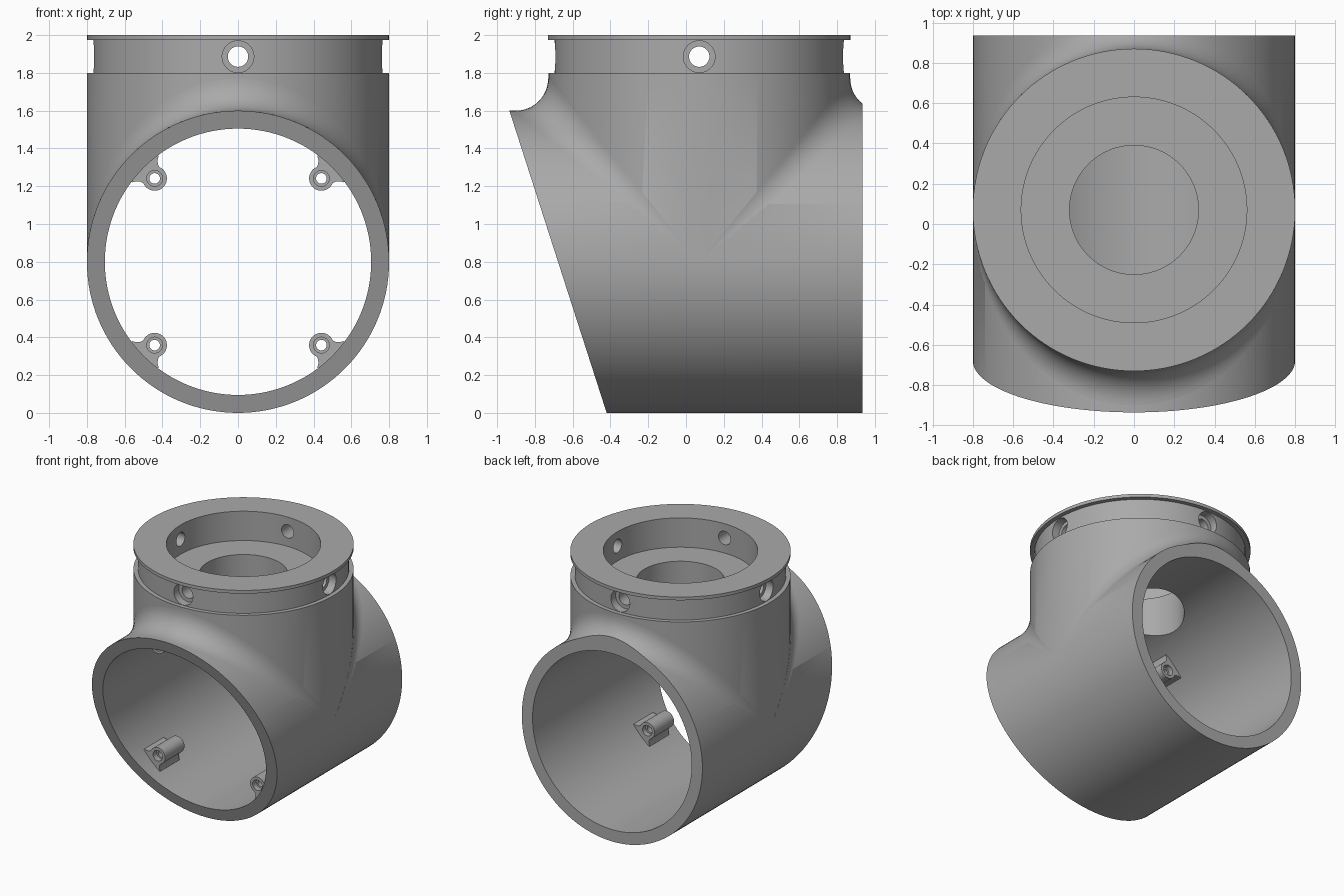
import bpy, bmesh, math
from mathutils import Matrix, Vector

if "Cube" in bpy.data.objects:
    bpy.data.objects.remove(bpy.data.objects["Cube"])

R, BORE, MID, AXIS_Y, BACK = 0.8, 0.705, 0.8, 0.07, 0.935
FILLET = 0.17

grey = bpy.data.materials.new("plain grey")
grey.use_nodes = True
grey.diffuse_color = (0.4, 0.4, 0.4, 1)
grey.node_tree.nodes["Principled BSDF"].inputs["Base Color"].default_value = (0.4, 0.4, 0.4, 1)


def finish(name, bm):
    bmesh.ops.recalc_face_normals(bm, faces=bm.faces)
    mesh = bpy.data.meshes.new(name)
    bm.to_mesh(mesh)
    bm.free()
    mesh.materials.append(grey)
    obj = bpy.data.objects.new(name, mesh)
    bpy.context.collection.objects.link(obj)
    return obj


def lathe(profile, matrix, segments=128):
    """Closed solid turned around z from (radius, height) points."""
    bm = bmesh.new()
    rings = []
    for r, z in profile:
        rings.append([bm.verts.new((r * math.cos(a), r * math.sin(a), z))
                      for a in (2 * math.pi * i / segments for i in range(segments))])
    for low, high in zip(rings, rings[1:]):
        for i in range(segments):
            j = (i + 1) % segments
            bm.faces.new((low[i], low[j], high[j], high[i]))
    bm.faces.new(rings[0][::-1])
    bm.faces.new(rings[-1])
    bmesh.ops.transform(bm, matrix=matrix, verts=bm.verts)
    return bm


def combine(obj, other, operation):
    select(obj)
    mod = obj.modifiers.new("combine", "BOOLEAN")
    mod.operation, mod.solver, mod.object = operation, "EXACT", other
    bpy.ops.object.modifier_apply(modifier=mod.name)
    bpy.data.objects.remove(other)


def select(obj):
    bpy.ops.object.select_all(action="DESELECT")
    obj.select_set(True)
    bpy.context.view_layer.objects.active = obj


def smooth(obj):
    select(obj)
    bpy.ops.object.shade_smooth_by_angle(angle=math.radians(30))


def slice_off(bm, point, normal):
    geom = bm.verts[:] + bm.edges[:] + bm.faces[:]
    cut = bmesh.ops.bisect_plane(bm, geom=geom, plane_co=point, plane_no=normal, clear_outer=True)
    edges = [e for e in cut["geom_cut"] if isinstance(e, bmesh.types.BMEdge)]
    bmesh.ops.holes_fill(bm, edges=edges)


along_y = Matrix.Translation((0, 0, MID)) @ Matrix.Rotation(math.pi / 2, 4, "X")
upright = Matrix.Translation((0, AXIS_Y, 0))

# Horizontal pipe with a slanted front end
bm = lathe([(R, -BACK), (R, 1.2)], along_y)
slice_off(bm, (0, -0.42, 0), (0, -1.6, -0.515))
body = finish("pipe_body", bm)

# Upright neck with a groove under its top rim
neck = [(R - 0.001, MID), (R - 0.001, 1.8), (0.766, 1.8), (0.766, 1.974), (R, 1.974), (R, 2)]
combine(body, finish("neck", lathe(neck, upright)), "UNION")

# Main bore, top pocket and the passage between them
combine(body, finish("bore", lathe([(BORE, -1.5), (BORE, 1.5)], along_y)), "DIFFERENCE")
pocket = [(0.32, 1), (0.32, 1.765), (0.56, 1.765), (0.56, 2.2)]
combine(body, finish("pocket", lathe(pocket, upright)), "DIFFERENCE")

# Four counterbored screw holes around the neck
drill = [(0.054, 0.4), (0.054, 0.7), (0.084, 0.7), (0.084, 0.95)]
for k in range(4):
    turn = Matrix.Rotation(k * math.pi / 2, 4, "Z") @ Matrix.Rotation(math.pi / 2, 4, "Y")
    place = Matrix.Translation((0, AXIS_Y, 1.886)) @ turn
    combine(body, finish("drill", lathe(drill, place, 40)), "DIFFERENCE")
smooth(body)

# Rolling-ball fillet where the neck meets the pipe, front and back
for name, side in (("front_fillet", -1), ("back_fillet", 1)):
    bm = bmesh.new()
    steps, arc, rows = 64, 12, []
    for i in range(steps + 1):
        t = 0.02 + (math.pi - 0.04) * i / steps
        c, s = math.cos(t), math.sin(t)
        centre = Vector((c, s, s)) * (R + FILLET)
        # tangent directions on the two pipes, blended along the arc
        a, b = Vector((c, s, 0)), Vector((c, 0, s))
        row = [centre - a.slerp(b, k / arc) * FILLET for k in range(arc + 1)]
        row.append(Vector((c, s, s)) * (R - 0.02))
        rows.append([bm.verts.new((p.x, AXIS_Y + side * p.y, MID + p.z)) for p in row])
    count = arc + 2
    for low, high in zip(rows, rows[1:]):
        for k in range(count):
            n = (k + 1) % count
            bm.faces.new((low[k], low[n], high[n], high[k]))
    bm.faces.new(rows[0])
    bm.faces.new(rows[-1])
    slice_off(bm, (0, BACK, 0), (0, 1, 0))
    smooth(finish(name, bm))

# Screw lugs on the inside of the bore
flare = [(0.025, 0.06), (0.042, 0.066), (0.058, 0.08), (0.07, 0.1), (0.1, 0.1)]
round_end = [(0.065 * math.cos(a), 0.065 * math.sin(a))
             for a in (math.radians(75 + 210 * i / 20) for i in range(21))]
outline = flare[::-1] + round_end + [(u, -v) for u, v in flare]
FRONT, REAR, OFFSET = -0.385, -0.14, 0.624
bm = bmesh.new()
face = bm.faces.new([bm.verts.new((OFFSET + u, FRONT, v)) for u, v in outline])
new = bmesh.ops.extrude_face_region(bm, geom=[face])["geom"]
bmesh.ops.translate(bm, vec=(0, REAR - FRONT, 0),
                    verts=[v for v in new if isinstance(v, bmesh.types.BMVert)])
lug = finish("screw_lug_1", bm)
hole = [(0.042, 0.1), (0.042, 0.18), (0.028, 0.18), (0.028, 0.34), (0.042, 0.34), (0.042, 0.42)]
place = Matrix.Translation((OFFSET, 0, 0)) @ Matrix.Rotation(math.pi / 2, 4, "X")
combine(lug, finish("lug_hole", lathe(hole, place, 32)), "DIFFERENCE")
smooth(lug)
for k in range(4):
    part = lug if k == 0 else bpy.data.objects.new(f"screw_lug_{k + 1}", lug.data)
    if k:
        bpy.context.collection.objects.link(part)
    part.location.z = MID
    part.rotation_euler.y = math.pi / 4 + k * math.pi / 2
